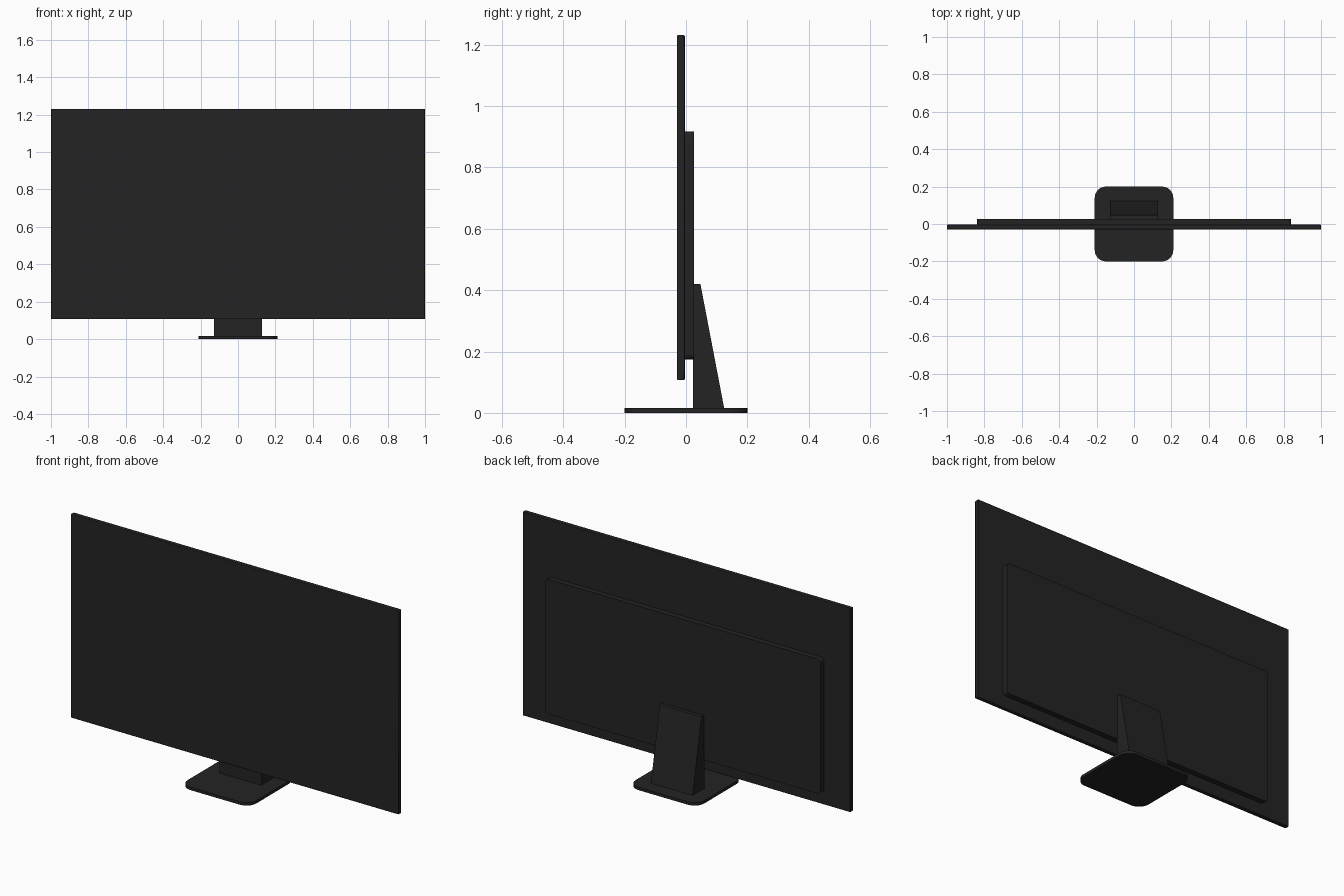
import bpy, bmesh, math
from mathutils import Vector

cube = bpy.data.objects.get("Cube")
if cube:
    bpy.data.objects.remove(cube, do_unlink=True)


def material(name, value):
    mat = bpy.data.materials.new(name)
    mat.use_nodes = True
    colour = (value, value, value, 1)
    mat.diffuse_color = colour
    bsdf = mat.node_tree.nodes["Principled BSDF"]
    bsdf.inputs["Base Color"].default_value = colour
    bsdf.inputs["Roughness"].default_value = 0.6
    return mat


black = material("matte black plastic", 0.017)


def rounded_rect(u0, u1, v0, v1, radius, steps=8):
    """Counter-clockwise outline with arc corners."""
    points = []
    corners = [(u1 - radius, v1 - radius), (u0 + radius, v1 - radius),
               (u0 + radius, v0 + radius), (u1 - radius, v0 + radius)]
    for quarter, (cu, cv) in enumerate(corners):
        for i in range(steps + 1):
            a = (quarter + i / steps) * math.pi / 2
            points.append((cu + radius * math.cos(a), cv + radius * math.sin(a)))
    return points


def prism(name, outline, axis, start, end, bevel=0):
    """Extrude a 2D outline along an axis; the outline fills the other two axes."""
    bm = bmesh.new()
    verts = []
    for u, v in outline:
        co = [u, v]
        co.insert(axis, start)
        verts.append(bm.verts.new(co))
    face = bm.faces.new(verts)
    offset = Vector((0, 0, 0))
    offset[axis] = end - start
    extruded = bmesh.ops.extrude_face_region(bm, geom=[face], use_keep_orig=True)
    moved = [g for g in extruded["geom"] if isinstance(g, bmesh.types.BMVert)]
    bmesh.ops.translate(bm, verts=moved, vec=offset)
    bmesh.ops.recalc_face_normals(bm, faces=bm.faces)
    mesh = bpy.data.meshes.new(name)
    bm.to_mesh(mesh)
    bm.free()
    mesh.materials.append(black)
    obj = bpy.data.objects.new(name, mesh)
    bpy.context.collection.objects.link(obj)
    if bevel:
        mod = obj.modifiers.new("soft edges", "BEVEL")
        mod.width = bevel
        mod.segments = 2
        mod.limit_method = "ANGLE"
        mod.angle_limit = math.radians(40)
    bpy.ops.object.select_all(action="DESELECT")
    obj.select_set(True)
    bpy.context.view_layer.objects.active = obj
    bpy.ops.object.shade_smooth_by_angle(angle=math.radians(30))
    return obj


# Thin display panel
prism("display_panel", [(-1, 0.107), (1, 0.107), (1, 1.231), (-1, 1.231)],
      1, -0.029, -0.004, bevel=0.003)

# Raised housing on the back
prism("rear_housing", rounded_rect(-0.84, 0.84, 0.174, 0.917, 0.02), 1, -0.005, 0.026)

# Wedge-shaped neck
prism("stand_neck", [(0.022, 0.012), (0.125, 0.012), (0.047, 0.42), (0.022, 0.42)],
      0, -0.127, 0.127)

# Rounded foot plate
prism("stand_base", rounded_rect(-0.21, 0.21, -0.2, 0.2, 0.06), 2, 0, 0.016)
